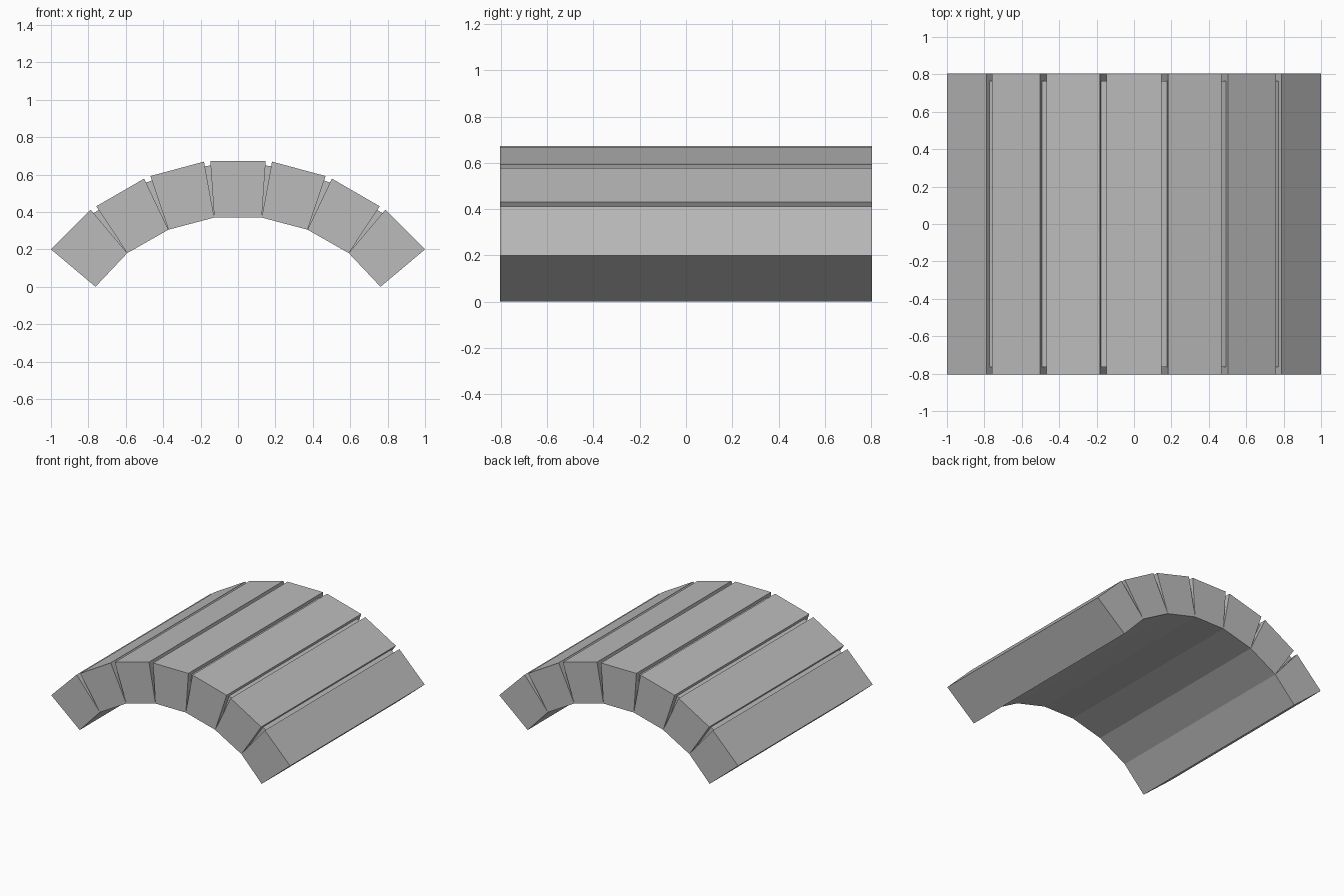
import bpy
import bmesh

cube = bpy.data.objects.get("Cube")
if cube:
    bpy.data.objects.remove(cube, do_unlink=True)

HALF_LENGTH = 0.805
MORTAR_HALF = 0.765
RECESS = 0.08   # share of the joint height left open at the top

stone = bpy.data.materials.new("stone grey")
stone.use_nodes = True
colour = (0.5, 0.5, 0.5, 1)
stone.diffuse_color = colour
stone.node_tree.nodes["Principled BSDF"].inputs["Base Color"].default_value = colour


def prism(name, profile, half):
    """Extrude an (x, z) profile along y."""
    bm = bmesh.new()
    face = bm.faces.new([bm.verts.new((x, -half, z)) for x, z in profile])
    new = bmesh.ops.extrude_face_region(bm, geom=[face])["geom"]
    verts = [v for v in new if isinstance(v, bmesh.types.BMVert)]
    bmesh.ops.translate(bm, verts=verts, vec=(0, 2 * half, 0))
    bmesh.ops.recalc_face_normals(bm, faces=bm.faces)
    mesh = bpy.data.meshes.new(name)
    bm.to_mesh(mesh)
    bm.free()
    mesh.materials.append(stone)
    obj = bpy.data.objects.new(name, mesh)
    bpy.context.collection.objects.link(obj)


def lower(top, bottom):
    return tuple(t + (b - t) * RECESS for t, b in zip(top, bottom))


# Stones from the crown outwards: inner top, outer top, outer bottom, inner bottom
keystone = [(-0.148, 0.672), (0.148, 0.672), (0.127, 0.37), (-0.127, 0.37)]
side_stones = {
    "upper": [(0.182, 0.669), (0.468, 0.592), (0.372, 0.305), (0.127, 0.37)],
    "middle": [(0.502, 0.578), (0.758, 0.43), (0.592, 0.18), (0.372, 0.305)],
    "springer": [(0.788, 0.412), (1.0, 0.2), (0.762, 0.0), (0.592, 0.18)],
}

prism("keystone", keystone, HALF_LENGTH)
for side, sign in (("left", 1), ("right", -1)):
    previous = keystone
    for label, profile in side_stones.items():
        # Arch stone
        prism(f"{side}_{label}_stone", [(sign * x, z) for x, z in profile], HALF_LENGTH)
        # Recessed mortar wedge filling the joint on its crown side
        foot = profile[3]
        wedge = [lower(previous[1], foot), lower(profile[0], foot), foot]
        prism(f"{side}_{label}_mortar", [(sign * x, z) for x, z in wedge], MORTAR_HALF)
        previous = profile
